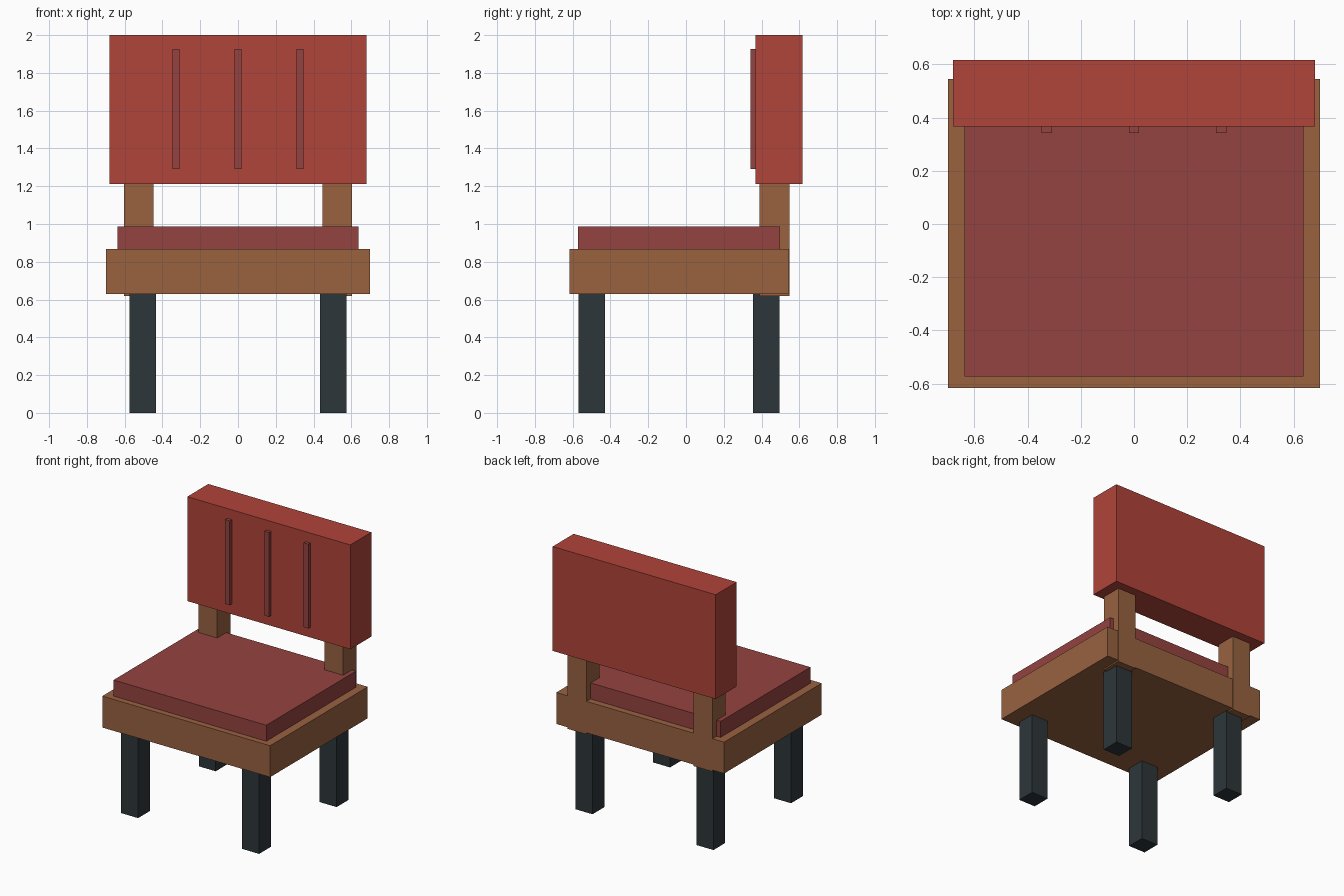
import bpy

cube = bpy.data.objects.get("Cube")
if cube:
    bpy.data.objects.remove(cube, do_unlink=True)


def material(name, r, g, b):
    mat = bpy.data.materials.new(name)
    mat.use_nodes = True
    mat.diffuse_color = (r, g, b, 1)
    mat.node_tree.nodes["Principled BSDF"].inputs["Base Color"].default_value = (r, g, b, 1)
    return mat


red = material("red fabric", 0.434, 0.058, 0.042)
dull_red = material("dull red cushion", 0.296, 0.056, 0.051)
wood = material("brown wood", 0.319, 0.122, 0.051)
dark = material("dark metal", 0.027, 0.037, 0.042)


def box(name, x, y, z, mat):
    """Box from its (low, high) extent on each axis."""
    spans = (x, y, z)
    bpy.ops.mesh.primitive_cube_add(size=1, location=[(a + b) / 2 for a, b in spans])
    obj = bpy.context.object
    obj.name = name
    obj.scale = [b - a for a, b in spans]
    bpy.ops.object.transform_apply(location=False, rotation=False, scale=True)
    obj.data.materials.append(mat)
    return obj


# Seat
box("seat_frame", (-0.70, 0.70), (-0.617, 0.546), (0.63, 0.867), wood)
box("seat_cushion", (-0.637, 0.637), (-0.573, 0.497), (0.86, 0.988), dull_red)

# Backrest with three raised ribs
box("backrest", (-0.68, 0.68), (0.367, 0.617), (1.213, 2.0), red)
for name, x in (("right", -0.328), ("middle", 0), ("left", 0.328)):
    box(f"{name}_backrest_rib", (x - 0.019, x + 0.019), (0.342, 0.38), (1.29, 1.926), dull_red)

# Back posts and legs on both sides
for side, s in (("left", 1), ("right", -1)):
    post_x = sorted((s * 0.447, s * 0.604))
    box(f"{side}_back_post", post_x, (0.39, 0.549), (0.62, 1.25), wood)
    leg_x = sorted((s * 0.434, s * 0.575))
    for end, y in (("front", -0.5), ("rear", 0.424)):
        box(f"{end}_{side}_leg", leg_x, (y - 0.07, y + 0.07), (0, 0.64), dark)
